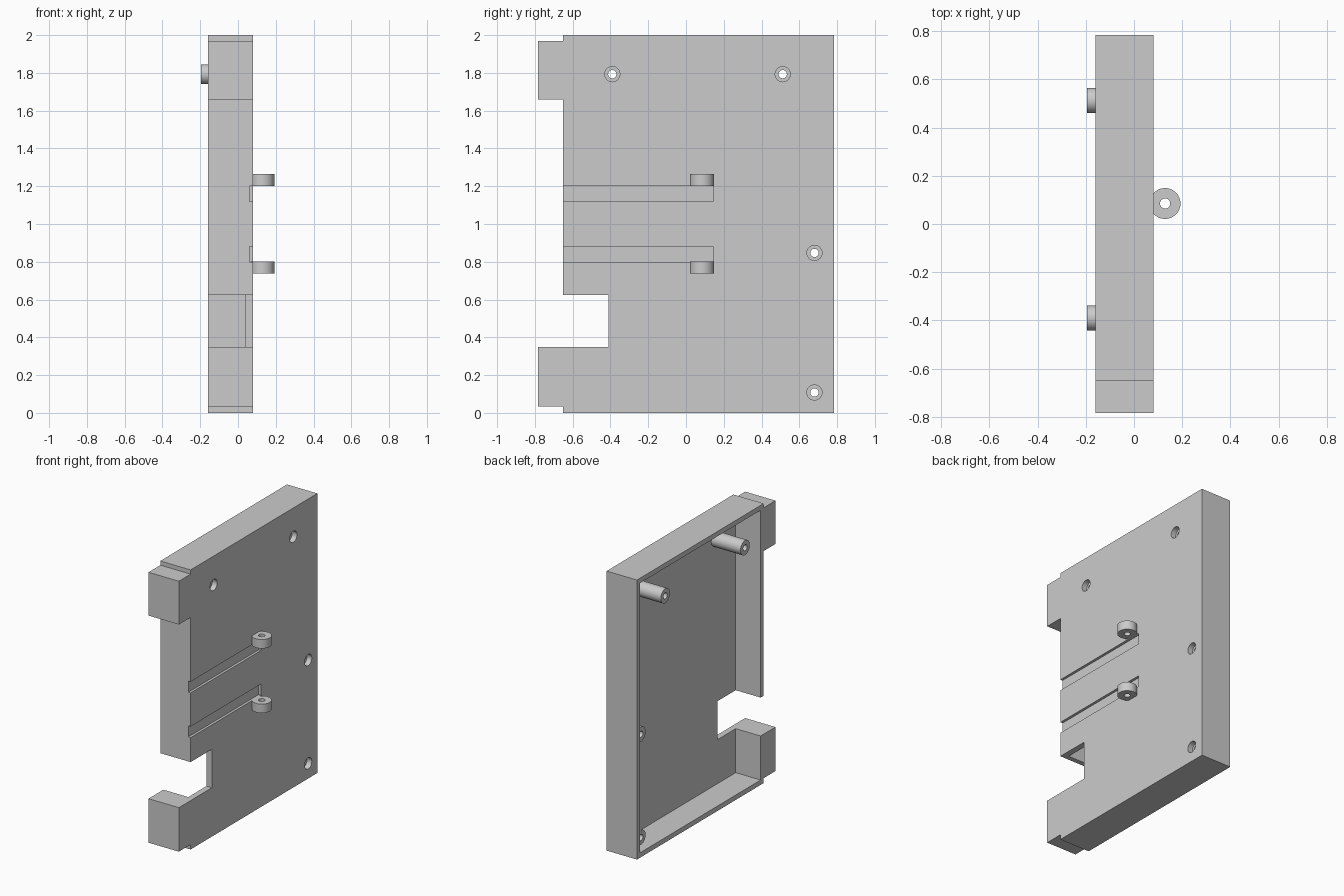
import bpy, bmesh, math
from mathutils import Matrix, Vector

cube = bpy.data.objects.get("Cube")
if cube:
    bpy.data.objects.remove(cube, do_unlink=True)

GREY = (0.6, 0.6, 0.6, 1.0)
mat = bpy.data.materials.new("plain grey")
mat.use_nodes = True
mat.diffuse_color = GREY
mat.node_tree.nodes["Principled BSDF"].inputs["Base Color"].default_value = GREY

BACK, FACE = -0.16, 0.08      # open side and closed side of the shell
FLOOR = 0.037                 # inner surface of the panel
WALL = 0.035
TO_X = Matrix.Rotation(math.pi / 2, 4, "Y")


def add_object(name, bm):
    bmesh.ops.recalc_face_normals(bm, faces=bm.faces)
    mesh = bpy.data.meshes.new(name)
    bm.to_mesh(mesh)
    bm.free()
    mesh.materials.append(mat)
    ob = bpy.data.objects.new(name, mesh)
    bpy.context.collection.objects.link(ob)
    return ob


def box(name, lo, hi):
    bm = bmesh.new()
    lo, hi = Vector(lo), Vector(hi)
    bmesh.ops.create_cube(bm, size=1, matrix=Matrix.Translation((lo + hi) / 2)
                          @ Matrix.Diagonal((*(hi - lo), 1)))
    return add_object(name, bm)


def tube(name, outer, inner, length, matrix, sides=48):
    """Pipe along local z, from 0 to length."""
    bm = bmesh.new()
    profile = [(inner, 0), (outer, 0), (outer, length), (inner, length)]
    rings = []
    for i in range(sides):
        a = 2 * math.pi * i / sides
        rings.append([bm.verts.new((r * math.cos(a), r * math.sin(a), z))
                      for r, z in profile])
    for i in range(sides):
        a, b = rings[i], rings[(i + 1) % sides]
        for j in range(4):
            k = (j + 1) % 4
            bm.faces.new((a[j], b[j], b[k], a[k]))
    bm.transform(matrix)
    return add_object(name, bm)


def cut(target, cutter):
    cutter.hide_render = True
    mod = target.modifiers.new("cut", "BOOLEAN")
    mod.operation = "DIFFERENCE"
    mod.solver = "EXACT"
    mod.object = cutter
    bpy.context.view_layer.objects.active = target
    bpy.ops.object.modifier_apply(modifier=mod.name)
    bpy.data.objects.remove(cutter, do_unlink=True)


def smooth(ob):
    bpy.ops.object.select_all(action="DESELECT")
    ob.select_set(True)
    bpy.context.view_layer.objects.active = ob
    bpy.ops.object.shade_smooth_by_angle(angle=math.radians(30))


# Case shell: side outline with two tabs and a notch, extruded across x
outline = [(0.783, 0), (0.783, 2), (-0.65, 2), (-0.65, 1.97), (-0.783, 1.97),
           (-0.783, 1.66), (-0.65, 1.66), (-0.65, 0.625), (-0.41, 0.625),
           (-0.41, 0.35), (-0.783, 0.35), (-0.783, 0.035), (-0.65, 0.035), (-0.65, 0)]
bm = bmesh.new()
face = bm.faces.new([bm.verts.new((BACK, y, z)) for y, z in outline])
side = bmesh.ops.extrude_face_region(bm, geom=[face])
bmesh.ops.translate(bm, vec=(FACE - BACK, 0, 0),
                    verts=[v for v in side["geom"] if isinstance(v, bmesh.types.BMVert)])
shell = add_object("case_shell", bm)

# Hollow interior
cut(shell, box("cavity", (BACK - 0.2, -0.65 + WALL, WALL),
               (FLOOR, 0.783 - WALL, 2 - WALL)))

# Two shallow grooves on the closed face
for z in (0.80, 1.12):
    cut(shell, box("groove", (0.062, -0.9, z), (0.2, 0.143, z + 0.08)))

# Screw posts with recessed holes through the panel: y, z, tip
posts = [("upper_front_post", -0.39, 1.793, -0.195),
         ("upper_rear_post", 0.512, 1.793, -0.195),
         ("middle_rear_post", 0.68, 0.847, -0.12),
         ("lower_rear_post", 0.68, 0.108, -0.12)]
for name, y, z, tip in posts:
    bm = bmesh.new()
    bmesh.ops.create_cone(bm, cap_ends=True, segments=48, radius1=0.04, radius2=0.04,
                          depth=0.2, matrix=Matrix.Translation((FACE, y, z)) @ TO_X)
    cut(shell, add_object("screw_recess", bm))
    smooth(tube(name, 0.052, 0.022, FLOOR + 0.005 - tip,
                Matrix.Translation((tip, y, z)) @ TO_X))
smooth(shell)

# Hinge lugs on the closed face
for name, z in (("lower_lug", 0.738), ("upper_lug", 1.2)):
    smooth(tube(name, 0.064, 0.021, 0.064, Matrix.Translation((0.129, 0.085, z))))
